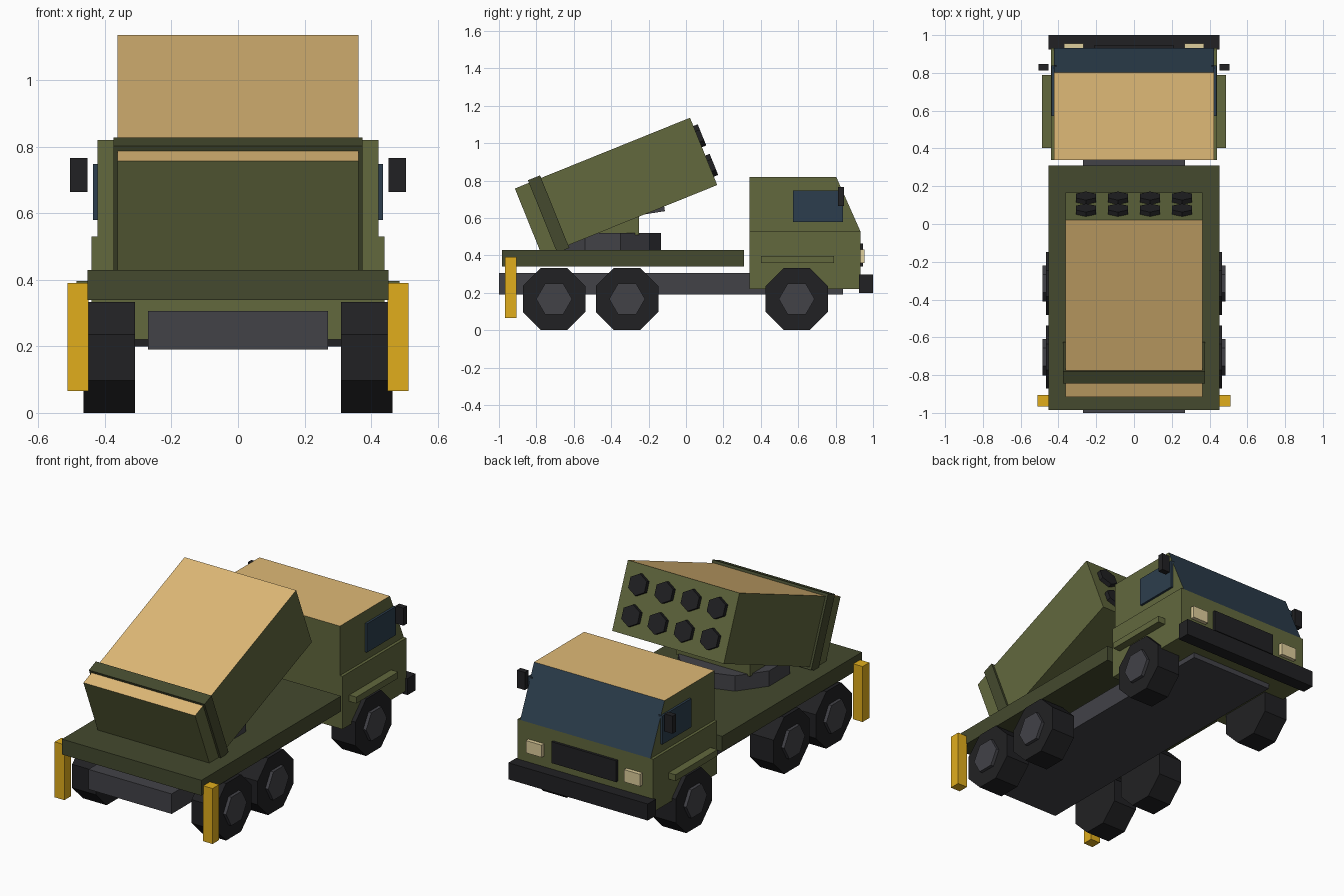
import bpy, bmesh
from math import radians, pi, cos
from mathutils import Matrix

if "Cube" in bpy.data.objects:
    bpy.data.objects.remove(bpy.data.objects["Cube"])


def material(name, rgb):
    m = bpy.data.materials.new(name)
    m.diffuse_color = tuple((c / 255) ** 2.2 for c in rgb) + (1,)
    m.use_nodes = True
    m.node_tree.nodes["Principled BSDF"].inputs["Base Color"].default_value = m.diffuse_color
    return m


GREEN = material("green", (98, 104, 64))
DARK_GREEN = material("dark_green", (70, 75, 50))
TAN = material("tan", (222, 184, 118))
GLASS = material("glass", (48, 64, 78))
BLACK = material("black", (38, 38, 40))
STEEL = material("steel", (68, 68, 73))
AMBER = material("amber", (224, 172, 34))
LAMP = material("lamp", (222, 205, 155))


def add(name, bm, mats, matrix=Matrix()):
    bmesh.ops.recalc_face_normals(bm, faces=bm.faces)
    mesh = bpy.data.meshes.new(name)
    bm.to_mesh(mesh)
    bm.free()
    for m in mats:
        mesh.materials.append(m)
    ob = bpy.data.objects.new(name, mesh)
    ob.matrix_world = matrix
    bpy.context.collection.objects.link(ob)
    return ob


def box(name, x, y, z, mat, matrix=Matrix(), top=None):
    """Box from (min, max) ranges; top is an optional material for its upper face."""
    bm = bmesh.new()
    bmesh.ops.create_cube(bm, size=1)
    for v in bm.verts:
        v.co = [sum(r) / 2 + c * (r[1] - r[0]) for r, c in zip((x, y, z), v.co)]
    if top:
        bm.normal_update()
        for f in bm.faces:
            f.material_index = int(f.normal.z > 0.9)
    return add(name, bm, [mat, top] if top else [mat], matrix)


def prism(name, sides, radius, depth, mat, matrix, turn=0):
    bm = bmesh.new()
    bmesh.ops.create_cone(bm, cap_ends=True, segments=sides, radius1=radius,
                          radius2=radius, depth=depth, matrix=Matrix.Rotation(turn, 4, 'Z'))
    return add(name, bm, [mat], matrix)


def side_range(s, a, b):
    return (a, b) if s > 0 else (-b, -a)


# Chassis and load deck
box("chassis", (-0.27, 0.27), (-1, 0.84), (0.19, 0.307), STEEL)
box("deck", (-0.452, 0.452), (-0.985, 0.31), (0.34, 0.43), DARK_GREEN)

# Cab: wide lower half, narrower upper half with sloped windscreen
box("cab_lower", (-0.44, 0.44), (0.34, 0.932), (0.22, 0.53), GREEN)
bm = bmesh.new()
profile = [(0.34, 0.53), (0.932, 0.53), (0.803, 0.82), (0.34, 0.82)]
face = bm.faces.new([bm.verts.new((-0.423, y, z)) for y, z in profile])
new = bmesh.ops.extrude_face_region(bm, geom=[face])["geom"]
bmesh.ops.translate(bm, vec=(0.846, 0, 0), verts=[v for v in new if isinstance(v, bmesh.types.BMVert)])
bmesh.ops.recalc_face_normals(bm, faces=bm.faces)
bm.normal_update()
for f in bm.faces:
    f.material_index = 1 if f.normal.z > 0.9 else 2 if f.normal.y > 0.5 else 0
add("cab_upper", bm, [GREEN, TAN, GLASS])

# Cab nose
box("bumper", (-0.452, 0.452), (0.925, 1), (0.2, 0.297), BLACK)
box("grille", (-0.21, 0.21), (0.92, 0.947), (0.34, 0.465), BLACK)

# Paired parts
for s, side in ((1, "right"), (-1, "left")):
    box(f"headlight_{side}", side_range(s, 0.267, 0.37), (0.92, 0.955), (0.36, 0.432), LAMP)
    box(f"side_window_{side}", side_range(s, 0.41, 0.436), (0.573, 0.84), (0.58, 0.748), GLASS)
    box(f"mirror_{side}", side_range(s, 0.453, 0.505), (0.812, 0.846), (0.664, 0.767), BLACK)
    box(f"cab_step_{side}", side_range(s, 0.43, 0.486), (0.402, 0.79), (0.36, 0.397), GREEN)
    box(f"stabiliser_{side}", side_range(s, 0.449, 0.512), (-0.967, -0.905), (0.066, 0.391), AMBER)
    for i, y in enumerate((0.592, -0.315, -0.705)):
        axle = Matrix.Rotation(pi / 2, 4, 'Y')
        prism(f"wheel_{side}_{i + 1}", 8, 0.167 / cos(pi / 8), 0.155, BLACK,
              Matrix.Translation((s * 0.3875, y, 0.167)) @ axle, pi / 8)
        prism(f"hub_{side}_{i + 1}", 6, 0.096, 0.06, STEEL,
              Matrix.Translation((s * 0.454, y, 0.167)) @ axle)

# Turntable and pedestal
prism("turntable", 10, 0.31, 0.1, STEEL, Matrix.Translation((0, -0.445, 0.47)))
box("pedestal", (-0.24, 0.24), (-0.64, -0.25), (0.51, 0.65), GREEN)
for s, side in ((1, "right"), (-1, "left")):
    box(f"lift_ram_{side}", side_range(s, 0.12, 0.18), (-0.2, 0.2), (-0.03, 0.03), STEEL,
        Matrix.Translation((0, -0.315, 0.635)) @ Matrix.Rotation(radians(9), 4, 'X'))

# Tilted launcher: box, rear band and two rows of tube caps
tilt = Matrix.Translation((0, -0.374, 0.767)) @ Matrix.Rotation(radians(22), 4, 'X')
box("launcher", (-0.362, 0.362), (-0.505, 0.505), (-0.194, 0.194), GREEN, tilt, top=TAN)
box("launcher_band", (-0.375, 0.375), (-0.424, -0.354), (-0.209, 0.209), DARK_GREEN, tilt)
for row in range(2):
    for col in range(4):
        place = Matrix.Translation(((col - 1.5) * 0.17, 0.51, (row - 0.5) * 0.17))
        prism(f"tube_cap_{row + 1}_{col + 1}", 6, 0.061, 0.04, BLACK,
              tilt @ place @ Matrix.Rotation(-pi / 2, 4, 'X'))
